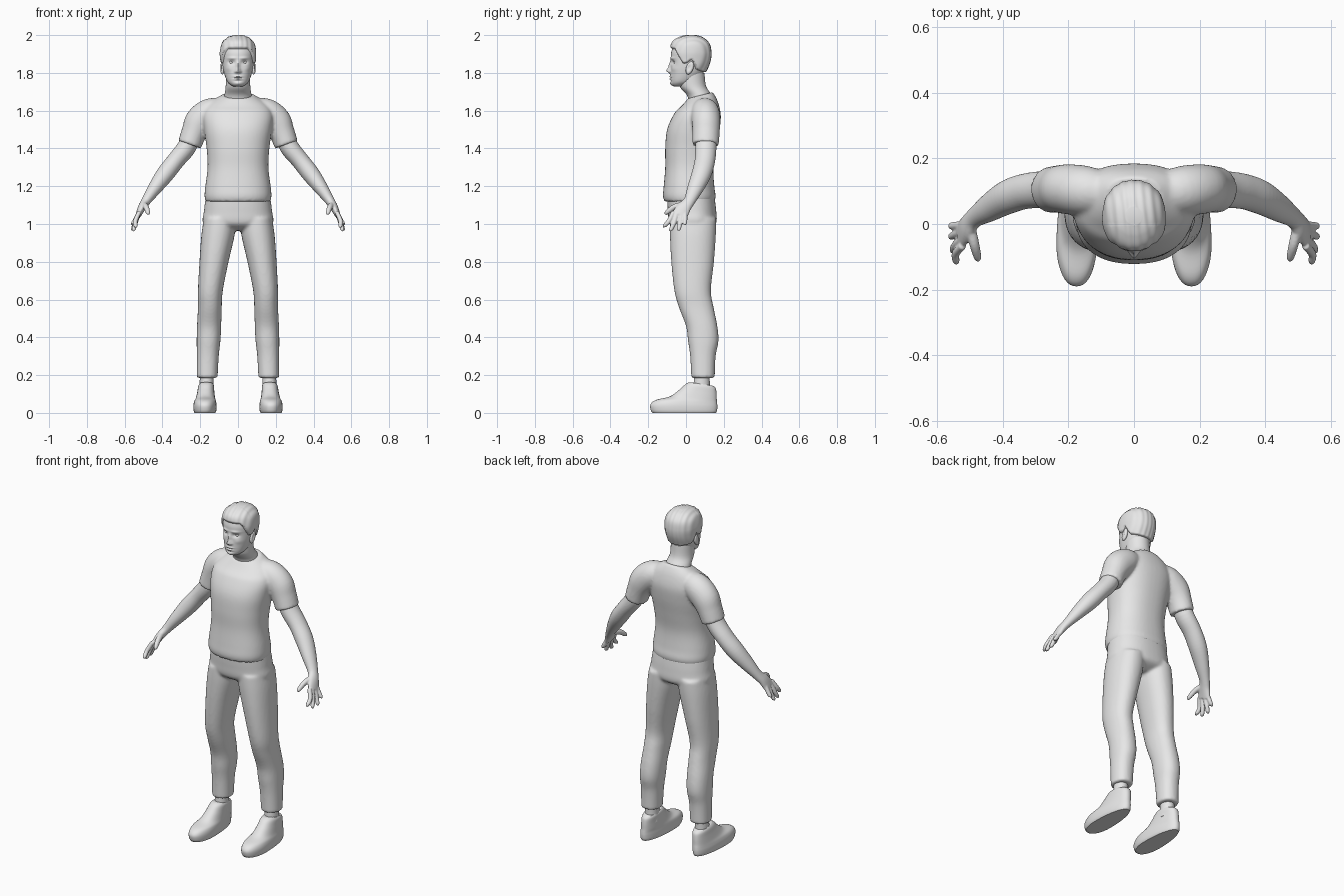
import bpy, bmesh
from math import cos, sin, tau, exp, radians
from mathutils import Vector, Matrix

cube = bpy.data.objects.get("Cube")
if cube:
    bpy.data.objects.remove(cube, do_unlink=True)

grey = bpy.data.materials.new("plain grey")
grey.use_nodes = True
grey.diffuse_color = (0.8, 0.8, 0.8, 1)
grey.node_tree.nodes["Principled BSDF"].inputs["Base Color"].default_value = grey.diffuse_color
SIDES = (1, -1)


def slab(z, front, back, half, x=0):
    """Horizontal ring given by its front and back y and its half width."""
    return (x, (front + back) / 2, z, half, (back - front) / 2)


def spline(points, steps):
    """Smooth interpolation through a list of equal-length tuples."""
    ends = [points[0]] + list(points) + [points[-1]]
    out = []
    for a, b, c, d in zip(ends, ends[1:], ends[2:], ends[3:]):
        for i in range(steps):
            t = i / steps
            out.append([q + t / 2 * (r - p + t * (2 * p - 5 * q + 4 * r - s + t * (3 * (q - r) + s - p)))
                        for p, q, r, s in zip(a, b, c, d)])
    return out + [list(points[-1])]


def signed_power(v, e):
    return abs(v) ** e * (1 if v >= 0 else -1)


def loft(bm, rings, side=1, flat=True, power=2.0, sides=32, steps=5):
    """Closed skin over rings of (x, y, z, half width, half depth)."""
    rows, path = [], spline(rings, steps)
    spots = [Vector((side * p[0], p[1], p[2])) for p in path]
    for i, (centre, p) in enumerate(zip(spots, path)):
        u, v = Vector((1, 0, 0)), Vector((0, 1, 0))
        if not flat:
            along = (spots[min(i + 1, len(spots) - 1)] - spots[max(i - 1, 0)]).normalized()
            v = (v - along * v.dot(along)).normalized()
            u = v.cross(along)
        row = []
        for k in range(sides):
            a = tau * k / sides
            row.append(bm.verts.new(centre + u * p[3] * signed_power(cos(a), 2 / power)
                                    + v * p[4] * signed_power(sin(a), 2 / power)))
        rows.append(row)
    for low, high in zip(rows, rows[1:]):
        for k in range(sides):
            n = (k + 1) % sides
            bm.faces.new((low[k], low[n], high[n], high[k]))
    bm.faces.new(rows[0])
    bm.faces.new(rows[-1])


def ball(bm, centre, size):
    made = bmesh.ops.create_uvsphere(bm, u_segments=24, v_segments=16, radius=1,
                                     matrix=Matrix.Translation(centre) @ Matrix.Diagonal((*size, 1)))
    return made["verts"]


def finish(name, bm, voxel=0, relax=4):
    bmesh.ops.recalc_face_normals(bm, faces=bm.faces)
    mesh = bpy.data.meshes.new(name)
    bm.to_mesh(mesh)
    bm.free()
    mesh.materials.append(grey)
    mesh.shade_smooth()
    mesh.set_sharp_from_angle(angle=radians(55))
    obj = bpy.data.objects.new(name, mesh)
    bpy.context.collection.objects.link(obj)
    if voxel:
        fuse = obj.modifiers.new("fuse", 'REMESH')
        fuse.mode, fuse.voxel_size, fuse.use_smooth_shade = 'VOXEL', voxel, True
        soft = obj.modifiers.new("soften", 'SMOOTH')
        soft.factor, soft.iterations = 0.5, relax


def bell(x, z):
    return exp(-x * x - z * z)


# Shirt: trunk and short sleeves fused together
bm = bmesh.new()
loft(bm, [slab(1.12, -.115, .152, .172), slab(1.15, -.122, .157, .177), slab(1.2, -.118, .15, .173),
          slab(1.3, -.11, .145, .161), slab(1.4, -.11, .16, .166), slab(1.5, -.1, .178, .18),
          slab(1.58, -.065, .184, .185), slab(1.64, -.022, .168, .15), slab(1.685, .01, .142, .085)],
     power=2.3, sides=48)
for v in bm.verts:  # neckline dips at the front
    if v.co.z > 1.6:
        v.co.z += (v.co.y - .09) * (v.co.z - 1.6) * 3
for s in SIDES:
    loft(bm, [(.06, .09, 1.615, .05, .055), (.14, .1, 1.592, .076, .075), (.2, .106, 1.545, .08, .076),
              (.232, .106, 1.485, .068, .072), (.256, .104, 1.42, .063, .07)], s, flat=False)
finish("shirt", bm, .008, 5)

# Trousers: hips and legs fused together
bm = bmesh.new()
loft(bm, [slab(.965, -.03, .1, .09), slab(1.0, -.085, .158, .182), slab(1.07, -.096, .16, .18),
          slab(1.15, -.1, .15, .17)], power=2.3, sides=48)
for s in SIDES:
    loft(bm, [slab(.185, .028, .152, .055, .163), slab(.3, .022, .157, .058, .16),
              slab(.38, .011, .172, .063, .156), slab(.46, 0, .166, .064, .153),
              slab(.56, -.038, .146, .063, .149), slab(.65, -.062, .132, .066, .146),
              slab(.8, -.078, .148, .077, .127), slab(.94, -.085, .158, .088, .106),
              slab(1.03, -.085, .16, .085, .095)], s, power=2.2)
finish("trousers", bm, .008, 5)

# Arms with hands
for s, label in zip(SIDES, ("left", "right")):
    bm = bmesh.new()
    loft(bm, [(.23, .106, 1.5, .045, .05), (.27, .105, 1.41, .05, .056), (.33, .1, 1.335, .047, .054),
              (.385, .082, 1.265, .047, .052), (.44, .05, 1.19, .037, .043), (.487, .018, 1.122, .025, .031),
              (.51, -.012, 1.085, .021, .038), (.528, -.034, 1.045, .014, .043)], s, flat=False)
    # Fingers from index to little, each given by base y and fingertip
    for base, tip in ((-.066, (.542, -.114, .983)), (-.046, (.552, -.08, .964)),
                      (-.024, (.557, -.038, .966)), (-.004, (.557, -.006, .995))):
        x, y, z = tip
        loft(bm, [(.522, base, 1.065, .012, .012), (.543, (base + y) / 2, (1.05 + z) / 2, .0125, .0125),
                  (x, y, z + .006, .0105, .0105), (x, y, z, .005, .005)], s, flat=False, sides=14)
    loft(bm, [(.5, -.005, 1.105, .016, .016), (.487, -.06, 1.09, .015, .016),
              (.477, -.1, 1.062, .012, .012), (.475, -.11, 1.05, .006, .006)], s, flat=False, sides=14)
    finish(label + "_arm", bm, .0042, 3)

# Ankles and shoes
for s, label in zip(SIDES, ("left", "right")):
    bm = bmesh.new()
    loft(bm, [slab(.1, .035, .13, .04, .166), slab(.15, .04, .126, .037, .166),
              slab(.22, .045, .126, .037, .165)], s)
    finish(label + "_ankle", bm)
    bm = bmesh.new()
    loft(bm, [slab(0, -.178, .158, .059, .175), slab(.012, -.187, .164, .064, .175),
              slab(.035, -.188, .166, .065, .175), slab(.055, -.16, .165, .062, .174),
              slab(.075, -.085, .163, .057, .172), slab(.11, -.035, .162, .052, .17),
              slab(.14, -.003, .158, .049, .168), slab(.153, .018, .148, .042, .167)],
         s, power=2.3, sides=48)
    for v in bm.verts:  # narrow the heel and tilt the collar
        c = v.co
        c.x = s * .172 + (c.x - s * .172) * (1 - .9 * max(0, c.y + .1))
        c.z -= (c.y - .08) * c.z
    finish(label + "_shoe", bm)

# Neck
bm = bmesh.new()
loft(bm, [slab(1.62, .02, .14, .08), slab(1.68, .006, .136, .072), slab(1.73, -.034, .106, .065),
          slab(1.8, -.04, .098, .064)])
finish("neck", bm)

SKULL = [slab(1.728, -.062, .0, .024), slab(1.737, -.076, .02, .04), slab(1.755, -.081, .05, .057),
         slab(1.79, -.082, .085, .071), slab(1.83, -.08, .106, .08), slab(1.87, -.08, .12, .084),
         slab(1.91, -.078, .123, .086), slab(1.95, -.062, .114, .077), slab(1.977, -.032, .085, .053),
         slab(1.989, .0, .05, .022)]

# Facial relief: x, z, width, height, amount pushed forward
FEATURES = {
    "nose tip": (0, 1.812, .012, .013, .021), "nose bridge": (0, 1.838, .009, .022, .012),
    "nostril": (.012, 1.806, .007, .006, .007), "eye socket": (.034, 1.856, .017, .011, -.011),
    "brow": (.032, 1.878, .024, .007, .005), "cheek": (.05, 1.822, .018, .015, .004),
    "upper lip": (0, 1.781, .021, .005, .006), "mouth": (0, 1.774, .024, .0025, -.004),
    "lower lip": (0, 1.767, .017, .005, .006), "lip crease": (0, 1.757, .02, .005, -.003),
    "chin": (0, 1.744, .017, .01, .005)}
bm = bmesh.new()
loft(bm, SKULL, power=2.15, sides=96, steps=12)
for v in bm.verts:
    if v.co.y < 0:
        x, z = abs(v.co.x), v.co.z
        v.co.y -= sum(d * bell((x - fx) / w, (z - fz) / h) for fx, fz, w, h, d in FEATURES.values())
finish("head", bm)

# Eyes and ears
for s, label in zip(SIDES, ("left", "right")):
    bm = bmesh.new()
    ball(bm, (s * .034, -.0535, 1.856), (.014, .0125, .0105))
    finish(label + "_eye", bm)
    bm = bmesh.new()
    for v in ball(bm, (s * .083, .02, 1.826), (.013, .02, .034)):
        if v.co.x * s > .083:  # hollow of the ear
            v.co.x -= s * .009 * bell((v.co.y - .016) / .01, (v.co.z - 1.828) / .018)
        v.co.y += (v.co.z - 1.826) * .25
    finish(label + "_ear", bm)

# Hair: a swollen copy of the skull that ends along a hairline
HAIRLINE = ((-.2, 1.935), (-.055, 1.928), (-.038, 1.89), (-.014, 1.852), (.006, 1.855),
            (.03, 1.875), (.055, 1.82), (.2, 1.775))


def hairline(y):
    for (ya, za), (yb, zb) in zip(HAIRLINE, HAIRLINE[1:]):
        if y <= yb:
            return za + (zb - za) * (y - ya) / (yb - ya)
    return HAIRLINE[-1][1]


bm = bmesh.new()
loft(bm, SKULL, power=2.15, sides=96, steps=12)
bmesh.ops.recalc_face_normals(bm, faces=bm.faces)
bm.normal_update()
bald = [f for f in bm.faces if all(v.co.z < hairline(v.co.y) - .015 for v in f.verts)]
for v in bm.verts:
    c = v.co.copy()
    t = min(1, max(0, (c.z - hairline(c.y) + .008) / .014))
    rise = -.006 + .017 * t * t * (3 - 2 * t)
    rise += t * (.0012 * sin(c.x * 260 + c.y * 30) + .007 * bell(c.x / .05, (c.z - 1.955) / .02) * (c.y < 0))
    v.co = c + v.normal * rise
bmesh.ops.delete(bm, geom=bald, context='FACES')
finish("hair", bm)
